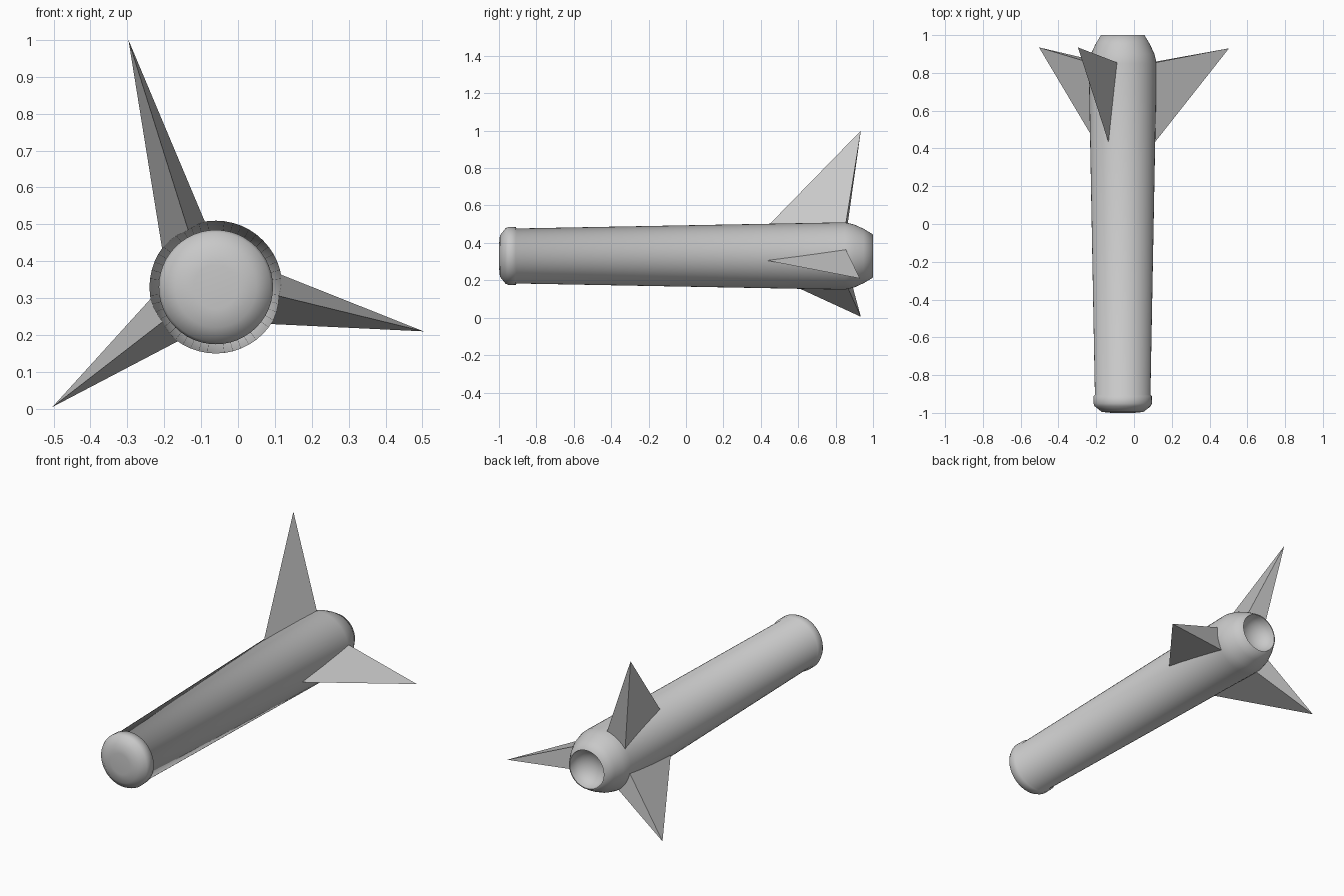
import bpy
import math
from mathutils import Vector

cube = bpy.data.objects.get("Cube")
if cube:
    bpy.data.objects.remove(cube, do_unlink=True)

AXIS_X, AXIS_Z = -0.06, 0.33
SIDES = 48

grey = bpy.data.materials.new("plain_grey")
grey.use_nodes = True
colour = (0.58, 0.58, 0.58, 1)
grey.diffuse_color = colour
grey.node_tree.nodes["Principled BSDF"].inputs["Base Color"].default_value = colour


def polar(radius, degrees, y):
    a = math.radians(degrees)
    return Vector((AXIS_X + radius * math.cos(a), y, AXIS_Z + radius * math.sin(a)))


def make_object(name, verts, faces):
    mesh = bpy.data.meshes.new(name)
    mesh.from_pydata(verts, [], faces)
    mesh.materials.append(grey)
    obj = bpy.data.objects.new(name, mesh)
    bpy.context.collection.objects.link(obj)
    bpy.ops.object.select_all(action='DESELECT')
    obj.select_set(True)
    bpy.context.view_layer.objects.active = obj
    # make every face point outwards
    bpy.ops.object.mode_set(mode='EDIT')
    bpy.ops.mesh.select_all(action='SELECT')
    bpy.ops.mesh.normals_make_consistent(inside=False)
    bpy.ops.object.mode_set(mode='OBJECT')
    return obj


def lathe(name, profile):
    """Spin (y, radius) points around the body axis; both ends close to a pole."""
    rings = profile[1:-1]
    verts = [polar(r, 360 * i / SIDES, y) for y, r in rings for i in range(SIDES)]
    first, last = len(verts), len(verts) + 1
    verts += [polar(0, 0, profile[0][0]), polar(0, 0, profile[-1][0])]
    faces = []
    for i in range(SIDES):
        j = (i + 1) % SIDES
        for k in range(len(rings) - 1):
            a, b = k * SIDES, (k + 1) * SIDES
            faces.append((a + i, a + j, b + j, b + i))
        end = (len(rings) - 1) * SIDES
        faces += [(first, j, i), (last, end + i, end + j)]
    obj = make_object(name, verts, faces)
    bpy.ops.object.shade_smooth_by_angle(angle=math.radians(60))
    return obj


# Tapered tube with a rounded nose collar and a hollow tail nozzle
nose = [(-1.0, 0), (-1.0, 0.06), (-0.995, 0.11), (-0.965, 0.148),
        (-0.95, 0.155), (-0.91, 0.154), (-0.905, 0.147)]
tail = [(0.85, 0.18), (0.9, 0.168), (0.95, 0.145), (1.0, 0.115)]
hollow = [(1.0 - 0.09 * math.sin(t * math.pi / 12), 0.11 * math.cos(t * math.pi / 12))
          for t in range(6)] + [(0.91, 0)]
lathe("body", nose + tail + hollow)


# Pointed wedge fins: sharp leading point, wide rear base, swept tip
def fin(name, base_angle, lead_angle, tip):
    verts = [polar(0.17, lead_angle, 0.43),
             polar(0.179, base_angle + 22.5, 0.855),
             polar(0.179, base_angle - 22.5, 0.855),
             Vector(tip)]
    make_object(name, verts, [(0, 1, 3), (0, 3, 2), (1, 2, 3), (0, 2, 1)])


fin("top_fin", 122, 116, (-0.297, 0.935, 1.0))
fin("left_fin", -11.5, -8, (0.503, 0.93, 0.21))
fin("right_fin", 212.5, 213, (-0.503, 0.935, 0.005))
